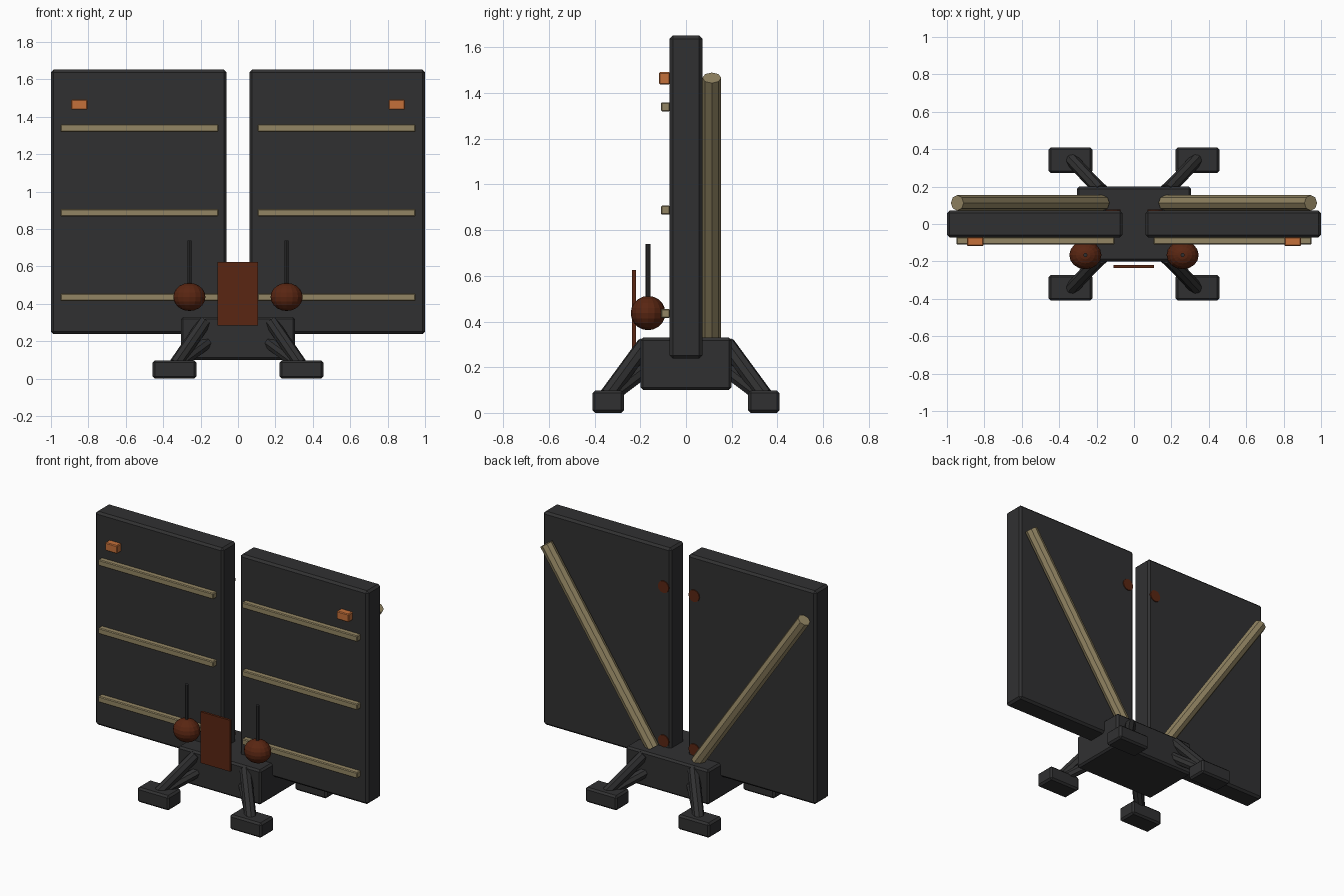
import bpy
from math import pi
from mathutils import Vector

if "Cube" in bpy.data.objects:
    bpy.data.objects.remove(bpy.data.objects["Cube"])


def material(name, rgb):
    m = bpy.data.materials.new(name)
    m.diffuse_color = (*rgb, 1)
    m.use_nodes = True
    m.node_tree.nodes["Principled BSDF"].inputs["Base Color"].default_value = m.diffuse_color
    return m


CHARCOAL = material("charcoal", (0.03, 0.03, 0.031))
KHAKI = material("khaki", (0.29, 0.235, 0.125))
ORANGE = material("orange", (0.55, 0.16, 0.042))
RUST = material("rust_brown", (0.10, 0.019, 0.006))


def finish(name, mat):
    o = bpy.context.object
    o.name = name
    o.data.materials.append(mat)
    return o


def box(name, mat, x, y, z, bevel=0.0):
    """Box given by (min, max) on each axis."""
    bpy.ops.mesh.primitive_cube_add(size=1, location=[sum(r) / 2 for r in (x, y, z)])
    o = finish(name, mat)
    size = [abs(r[1] - r[0]) for r in (x, y, z)]
    for v in o.data.vertices:
        v.co = [c * s for c, s in zip(v.co, size)]
    if bevel:
        mod = o.modifiers.new("edge", "BEVEL")
        mod.width = bevel
        mod.segments = 1
    return o


def rod(name, mat, a, b, r, sides=8):
    """Cylinder running from a to b."""
    a, b = Vector(a), Vector(b)
    d = b - a
    bpy.ops.mesh.primitive_cylinder_add(vertices=sides, radius=r, depth=d.length, location=(a + b) / 2)
    o = finish(name, mat)
    o.rotation_euler = d.to_track_quat('Z', 'Y').to_euler()
    return o


# Central base and the plate standing in front of it
box("base", CHARCOAL, (-0.305, 0.305), (-0.2, 0.2), (0.1, 0.33), 0.012)
box("front_plate", RUST, (-0.11, 0.108), (-0.236, -0.22), (0.285, 0.625))

for s, side in ((-1, "left"), (1, "right")):
    # Large panel
    box(side + "_panel", CHARCOAL, (s * 0.062, s * 1.0), (-0.072, 0.072), (0.238, 1.652), 0.014)

    # Horizontal battens on the front
    for i, z in enumerate((0.435, 0.888, 1.34)):
        box(f"{side}_batten_{i}", KHAKI, (s * 0.105, s * 0.95), (-0.11, -0.07), (z - 0.02, z + 0.02), 0.005)

    # Marker lamp
    box(side + "_marker", ORANGE, (s * 0.805, s * 0.893), (-0.118, -0.07), (1.438, 1.492), 0.005)

    # Diagonal brace on the back
    rod(side + "_brace", KHAKI, (s * 0.165, 0.113, 0.325), (s * 0.945, 0.113, 1.467), 0.041)

    # Hinge discs on the back, near the inner edge
    for i, z in enumerate((0.37, 1.39)):
        rod(f"{side}_hinge_disc_{i}", RUST, (s * 0.112, 0.05, z), (s * 0.112, 0.078, z), 0.04, 12)

    # Ball with upright rod
    bpy.ops.mesh.primitive_uv_sphere_add(segments=16, ring_count=10, radius=1, location=(s * 0.26, -0.166, 0.437))
    ball = finish(side + "_ball", RUST)
    ball.scale = (0.086, 0.076, 0.075)
    rod(side + "_antenna", CHARCOAL, (s * 0.26, -0.166, 0.44), (s * 0.26, -0.166, 0.74), 0.011)

    # Feet, each held by an upper and a lower strut
    for t, end in ((-1, "front"), (1, "back")):
        box(f"{side}_{end}_foot", CHARCOAL, (s * 0.222, s * 0.456), (t * 0.272, t * 0.41), (0, 0.098), 0.012)
        rod(f"{side}_{end}_upper_strut", CHARCOAL,
            (s * 0.18, t * 0.18, 0.3), (s * 0.335, t * 0.345, 0.075), 0.036)
        rod(f"{side}_{end}_lower_strut", CHARCOAL,
            (s * 0.16, t * 0.17, 0.195), (s * 0.33, t * 0.335, 0.07), 0.033)
